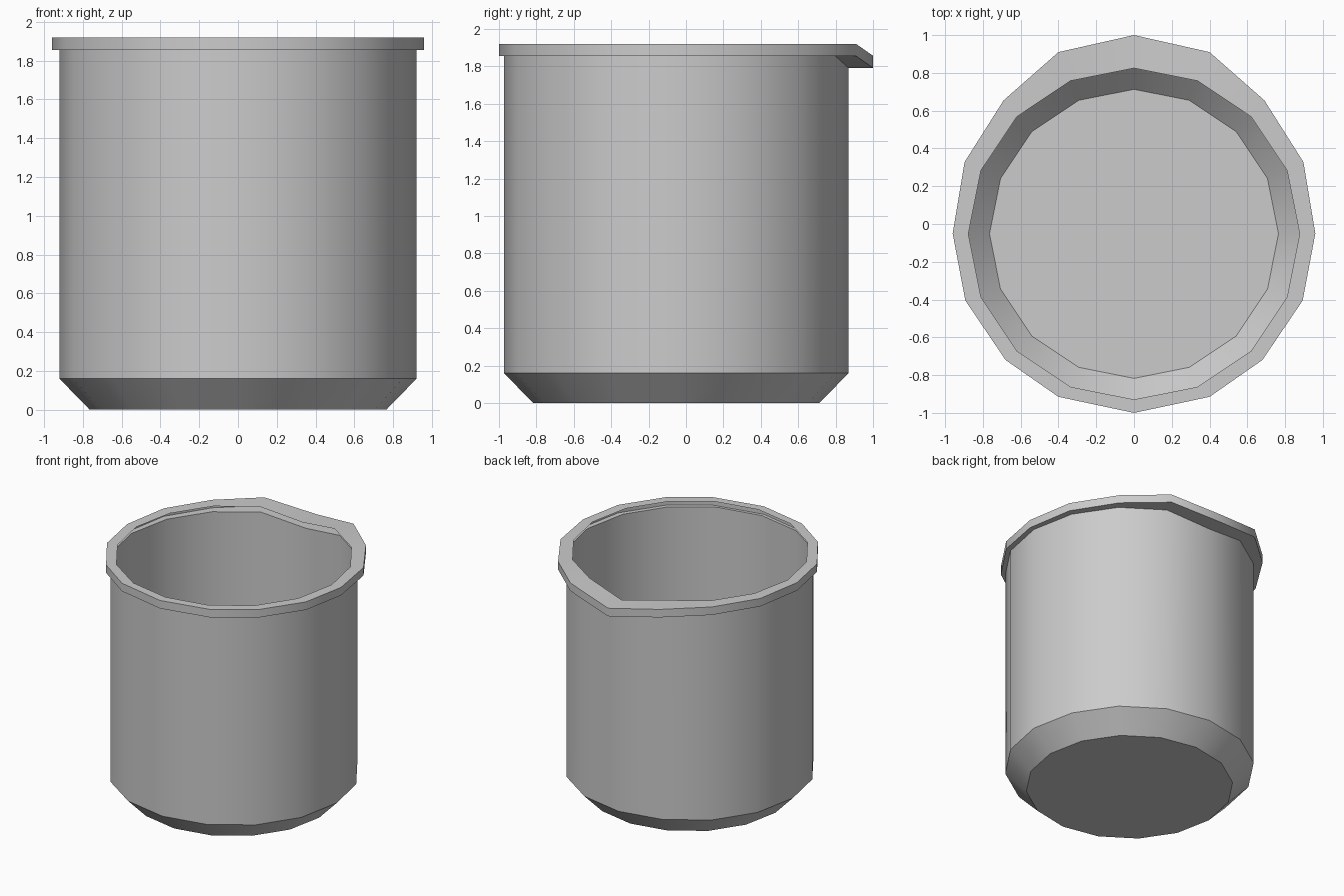
import bpy, bmesh, math

if "Cube" in bpy.data.objects:
    bpy.data.objects.remove(bpy.data.objects["Cube"])

SIDES = 16
CY = -0.052  # the round body sits slightly forward because of the spout
STEP = 2 * math.pi / SIDES

grey = bpy.data.materials.new("plain grey")
grey.diffuse_color = (0.6, 0.6, 0.6, 1)
grey.use_nodes = True
grey.node_tree.nodes["Principled BSDF"].inputs["Base Color"].default_value = grey.diffuse_color


def circle(r):
    """Loop of points starting at the back, going round clockwise."""
    return [(r * math.sin(i * STEP), CY + r * math.cos(i * STEP)) for i in range(SIDES)]


# Rim outline: right half from back to front, mirrored to the left
half = [(0, 1.0), (0.40, 0.91), (0.69, 0.655), (0.897, 0.328), (0.96, -0.05),
        (0.893, -0.405), (0.68, -0.72), (0.40, -0.915), (0, -1.0)]
rim = half + [(-x, y) for x, y in half[-2:0:-1]]

# Thin-walled profile: floor edge, chamfer, wall, hollow turned-out rim
# each entry: outline, height, drop of the back point that makes the spout
profile = [(circle(0.765), 0.0, 0), (circle(0.921), 0.16, 0),
           (circle(0.921), 1.855, 0.063), (rim, 1.855, 0.063),
           (rim, 1.92, 0.063), (circle(0.877), 1.92, 0.063)]

bm = bmesh.new()
loops = [[bm.verts.new((x, y, z - (drop if i == 0 else 0)))
          for i, (x, y) in enumerate(outline)] for outline, z, drop in profile]
bm.faces.new(loops[0])  # floor
for low, high in zip(loops, loops[1:]):
    for i in range(SIDES):
        j = (i + 1) % SIDES
        bm.faces.new((low[j], low[i], high[i], high[j]))
bmesh.ops.recalc_face_normals(bm, faces=bm.faces)
bm.faces.ensure_lookup_table()
if bm.faces[0].normal.z > 0:
    bmesh.ops.reverse_faces(bm, faces=bm.faces)

mesh = bpy.data.meshes.new("pot")
bm.to_mesh(mesh)
bm.free()
mesh.materials.append(grey)
pot = bpy.data.objects.new("pot", mesh)
bpy.context.collection.objects.link(pot)
bpy.context.view_layer.objects.active = pot
pot.select_set(True)
bpy.ops.object.shade_smooth_by_angle(angle=math.radians(30))
